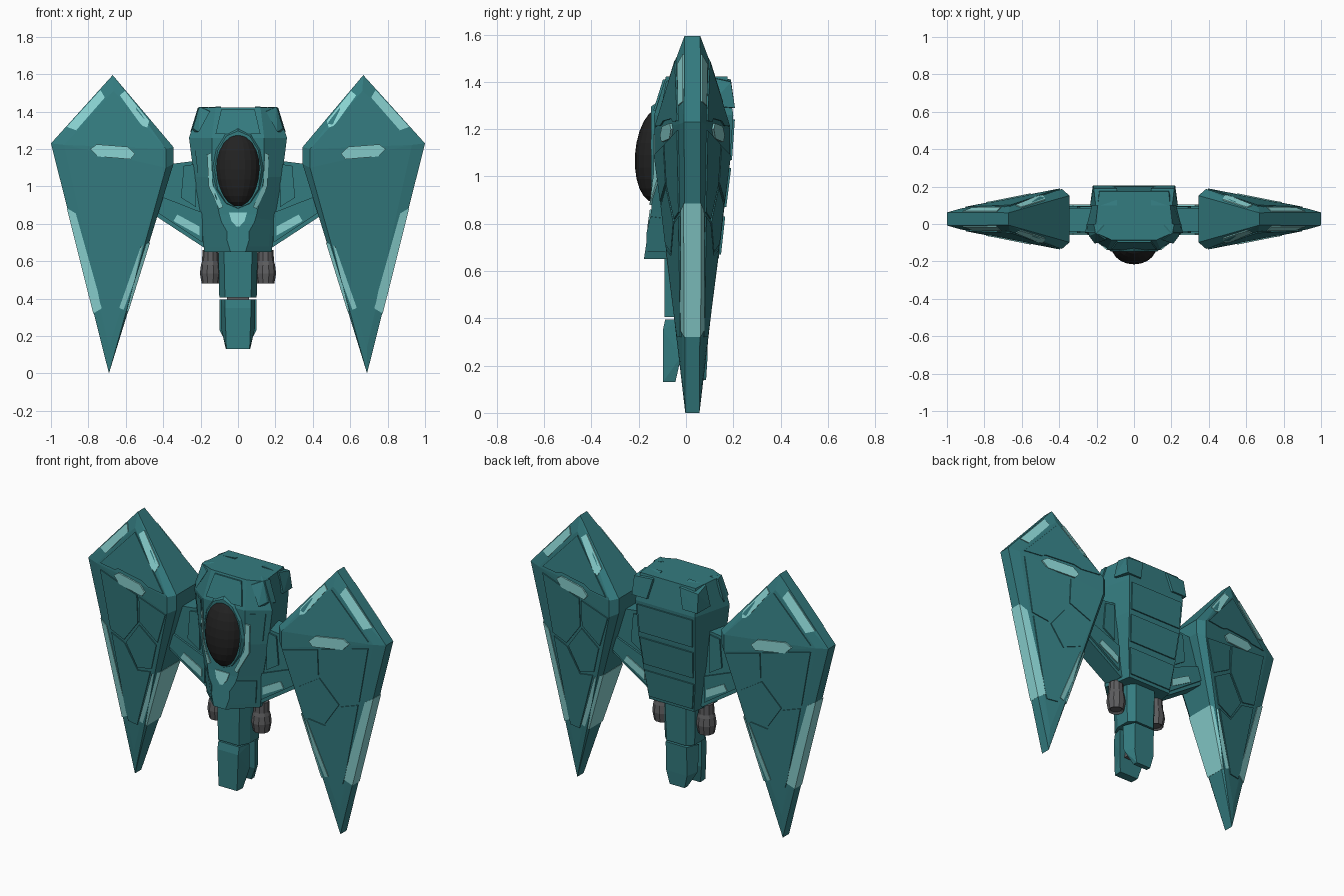
import bpy, bmesh, math
from mathutils import Vector
from mathutils.bvhtree import BVHTree

if "Cube" in bpy.data.objects:
    bpy.data.objects.remove(bpy.data.objects["Cube"])


def material(name, rgb):
    m = bpy.data.materials.new(name)
    m.diffuse_color = (*rgb, 1)
    m.use_nodes = True
    m.node_tree.nodes["Principled BSDF"].inputs["Base Color"].default_value = m.diffuse_color
    return m


TEAL = material("teal hull", (0.034, 0.2, 0.215))
LIGHT = material("pale aqua trim", (0.25, 0.64, 0.63))
BLACK = material("black glass", (0.016, 0.016, 0.016))
GREY = material("engine grey", (0.11, 0.11, 0.115))


def finish(bm, name, mat, mirror=False):
    bmesh.ops.recalc_face_normals(bm, faces=bm.faces[:])
    me = bpy.data.meshes.new(name)
    bm.to_mesh(me)
    me.materials.append(mat)
    ob = bpy.data.objects.new(name, me)
    bpy.context.collection.objects.link(ob)
    if mirror:
        ob.modifiers.new("mirror", 'MIRROR')
    tree = BVHTree.FromBMesh(bm)
    bm.free()
    return tree


def hull(name, pts, mat=TEAL, mirror=False):
    """Convex solid around a few points."""
    bm = bmesh.new()
    for p in pts:
        bm.verts.new(p)
    res = bmesh.ops.convex_hull(bm, input=bm.verts[:])
    loose = [v for v in bm.verts if not v.link_faces]
    bmesh.ops.delete(bm, geom=loose, context='VERTS')
    bmesh.ops.dissolve_limit(bm, angle_limit=0.01, verts=bm.verts[:], edges=bm.edges[:])
    return finish(bm, name, mat, mirror)


def block(name, lo, hi, taper=1.0, mat=TEAL, mirror=False):
    """Box whose bottom is scaled by taper in x about its middle."""
    cx = (lo[0] + hi[0]) / 2
    pts = []
    for x in (lo[0], hi[0]):
        for y in (lo[1], hi[1]):
            pts += [(x, y, hi[2]), (cx + (x - cx) * taper, y, lo[2])]
    return hull(name, pts, mat, mirror)


def loft(name, rings, mat=TEAL, mirror=False):
    bm = bmesh.new()
    vs = [[bm.verts.new(p) for p in r] for r in rings]
    n = len(vs[0])
    for a, b in zip(vs, vs[1:]):
        for i in range(n):
            bm.faces.new((a[i], a[(i + 1) % n], b[(i + 1) % n], b[i]))
    bm.faces.new(vs[0])
    bm.faces.new(vs[-1])
    return finish(bm, name, mat, mirror)


def surface_y(tree, x, z, side):
    hit = tree.ray_cast(Vector((x, side * 5, z)), Vector((0, -side, 0)))[0]
    return hit.y if hit else 0.027


def plate(name, poly, tree, mat=TEAL, sides=(-1, 1), lift=0.006, mirror=True):
    """Thin panel laid on the front and/or back surface of a base shape."""
    for s in sides:
        bm = bmesh.new()
        ys = [surface_y(tree, x, z, s) for x, z in poly]
        top = [bm.verts.new((x, y + s * lift, z)) for (x, z), y in zip(poly, ys)]
        low = [bm.verts.new((x, y - s * 0.003, z)) for (x, z), y in zip(poly, ys)]
        n = len(poly)
        bm.faces.new(top)
        bm.faces.new(low)
        for i in range(n):
            j = (i + 1) % n
            bm.faces.new((top[i], top[j], low[j], low[i]))
        finish(bm, name + ("_front" if s < 0 else "_back"), mat, mirror)


# Wings: a flat rim with a raised crown, thickest at the inner corner
YC = 0.027
outline = [(0.67, 1.595, 0.033), (1.0, 1.23, 0.035), (0.69, 0.0, 0.03),
           (0.345, 1.12, 0.125), (0.345, 1.21, 0.125),
           (0.665, 1.51, 0.065), (0.93, 1.222, 0.055), (0.69, 0.14, 0.042),
           (0.385, 1.10, 0.16), (0.385, 1.20, 0.16)]
wing = hull("wing", [(x, YC + s * h, z) for x, z, h in outline for s in (-1, 1)], mirror=True)

# Wing panels, separated by narrow seams
panels = {
    "wing_top_panel": [(0.66, 1.49), (0.90, 1.235), (0.79, 1.232), (0.76, 1.245),
                       (0.58, 1.235), (0.53, 1.215), (0.41, 1.212)],
    "wing_inner_panel": [(0.395, 1.09), (0.60, 1.13), (0.60, 0.975), (0.465, 0.895)],
    "wing_outer_panel": [(0.615, 1.135), (0.90, 1.195), (0.835, 0.85), (0.73, 0.82), (0.615, 0.965)],
    "wing_middle_panel": [(0.605, 0.955), (0.475, 0.875), (0.52, 0.715), (0.63, 0.68), (0.715, 0.81)],
    "wing_lower_panel": [(0.53, 0.69), (0.63, 0.665), (0.725, 0.80), (0.828, 0.83),
                         (0.738, 0.38), (0.72, 0.32), (0.65, 0.32)],
}
for name, poly in panels.items():
    plate(name, poly, wing)
plate("wing_lozenge", [(0.79, 1.20), (0.755, 1.225), (0.59, 1.212), (0.55, 1.175),
                       (0.575, 1.145), (0.75, 1.16)], wing, LIGHT, lift=0.009)
plate("wing_upper_outer_trim", [(0.735, 1.515), (0.915, 1.318), (0.865, 1.30), (0.712, 1.475)],
      wing, LIGHT)
plate("wing_upper_inner_trim", [(0.605, 1.51), (0.632, 1.487), (0.515, 1.325), (0.485, 1.315),
                                (0.475, 1.35)], wing, LIGHT)


def edge_bar(name, p, q, inward, shift):
    """Light strip wrapped round the wing edge."""
    pts = []
    for (x, z), k in ((p, -shift), (q, shift)):
        for s in (-1, 1):
            pts.append((x - inward * 0.004, surface_y(wing, x + inward * 0.004, z, s) + s * 0.002, z))
            pts.append((x + inward * 0.045, surface_y(wing, x + inward * 0.045, z + k, s) + s * 0.005, z + k))
    hull(name, pts, LIGHT, True)


edge_bar("wing_outer_edge_trim", (0.912, 0.885), (0.77, 0.32), -1, 0.03)
edge_bar("wing_inner_edge_trim", (0.474, 0.70), (0.59, 0.33), 1, 0.02)

# Fuselage: six-sided sections (z, back half width, back y, side half width, front half width, front y)
sections = [(1.422, 0.185, 0.175, 0.21, 0.12, -0.085), (1.26, 0.20, 0.2, 0.262, 0.14, -0.135),
            (1.05, 0.19, 0.185, 0.235, 0.14, -0.13), (0.85, 0.175, 0.16, 0.20, 0.10, -0.148),
            (0.65, 0.15, 0.138, 0.18, 0.04, -0.178)]
body = loft("fuselage", [[(-b, yb, z), (b, yb, z), (w, -0.045, z), (f, yf, z), (-f, yf, z), (-w, -0.045, z)]
                         for z, b, yb, w, f, yf in sections])

# Fuselage back panels and shoulder blocks
for i, (hi, lo, w1, w2) in enumerate([(1.24, 1.07, 0.185, 0.178), (1.035, 0.87, 0.178, 0.165),
                                      (0.83, 0.67, 0.165, 0.145)]):
    plate("back_panel_%d" % (i + 1), [(-w1, hi), (w1, hi), (w2, lo), (-w2, lo)], body,
          sides=(1,), lift=0.008, mirror=False)
hull("shoulder_block", [(0.09, 0.1, 1.428), (0.09, 0.19, 1.41), (0.205, 0.1, 1.42), (0.215, 0.19, 1.40),
                        (0.12, 0.207, 1.29), (0.22, 0.207, 1.29), (0.235, 0.1, 1.30), (0.09, 0.1, 1.29)],
     mirror=True)
hull("brow_block", [(0.15, -0.085, 1.40), (0.205, -0.05, 1.425), (0.16, 0.0, 1.425), (0.215, 0.0, 1.42),
                    (0.24, -0.065, 1.31), (0.21, -0.105, 1.29), (0.255, 0.0, 1.29)], mirror=True)
plate("hood_panel", [(-0.09, 1.41), (0.09, 1.41), (0.12, 1.28), (-0.12, 1.28)], body,
      sides=(-1,), lift=0.009, mirror=False)
plate("cheek_panel", [(0.165, 1.24), (0.235, 1.24), (0.215, 1.07), (0.17, 1.07)], body, sides=(-1,))
plate("chin_panel", [(0.06, 0.76), (0.10, 0.83), (0.175, 0.82), (0.165, 0.68), (0.06, 0.68)],
      body, sides=(-1,))

# Cockpit glass with a collar and pale trim
bm = bmesh.new()
bmesh.ops.create_uvsphere(bm, u_segments=20, v_segments=12, radius=1)
for v in bm.verts:
    x, y, z = v.co
    v.co = (x * 0.12 * (1 + 0.08 * z), -0.115 + y * 0.095 - 0.012 * (0.5 - z) * (y < 0), 1.09 + z * 0.2)
finish(bm, "canopy", BLACK)
ring = [(math.cos(a * math.tau / 12), math.sin(a * math.tau / 12)) for a in range(12)]
hull("canopy_collar", [(x * w, y, 1.09 + z * h) for x, z in ring
                       for w, h, y in ((0.145, 0.225, -0.12), (0.125, 0.207, -0.147))])
plate("canopy_trim", [(0.145, 1.18), (0.165, 1.17), (0.157, 1.0), (0.10, 0.88), (0.08, 0.89),
                      (0.137, 1.01)], body, LIGHT, sides=(-1,), lift=0.009)
plate("nose_chevron", [(-0.048, 0.86), (0.048, 0.86), (0.035, 0.815), (0.008, 0.785),
                       (-0.008, 0.785), (-0.035, 0.815)], body, LIGHT, sides=(-1,), mirror=False)

# Wing arms
arm = hull("wing_arm", [(x, y, z) for x, z in ((0.12, 1.15), (0.36, 1.12), (0.46, 0.87), (0.43, 0.835),
                                               (0.17, 0.665), (0.12, 0.68)) for y in (-0.04, 0.085)],
           mirror=True)
plate("arm_upper_panel", [(0.225, 1.12), (0.29, 1.11), (0.305, 0.94), (0.225, 0.89)], arm, lift=0.009)
plate("arm_lower_panel", [(0.19, 0.86), (0.42, 0.95), (0.43, 0.86), (0.19, 0.70)], arm, lift=0.012)
plate("arm_trim", [(0.205, 0.785), (0.325, 0.85), (0.345, 0.815), (0.205, 0.737)], arm, LIGHT, lift=0.018)

# Engine nozzles
profile = [(0.66, 0.042), (0.60, 0.044), (0.58, 0.05), (0.535, 0.056), (0.48, 0.046), (0.49, 0.034)]
loft("engine_nozzle", [[(0.148 + r * math.cos(a * math.tau / 10), 0.015 + r * math.sin(a * math.tau / 10), z)
                        for a in range(10)] for z, r in profile], GREY, True)

# Forked tail
hull("tail_root", [(s * x, y, z) for s in (-1, 1) for x, y, z in (
    (0.075, -0.092, 0.66), (0.105, -0.03, 0.66), (0.105, 0.06, 0.66), (0.07, 0.102, 0.66),
    (0.07, -0.092, 0.405), (0.1, -0.03, 0.405), (0.1, 0.06, 0.405), (0.065, 0.095, 0.405))])
hull("tail_front_prong", [(s * x, y, z) for s in (-1, 1) for x, y, z in (
    (0.07, -0.088, 0.395), (0.09, -0.02, 0.395), (0.07, -0.098, 0.35), (0.062, -0.098, 0.13),
    (0.065, -0.045, 0.13), (0.09, -0.02, 0.24))])
hull("tail_back_prong", [(s * x, y, z) for s in (-1, 1) for x, y, z in (
    (0.1, 0.02, 0.395), (0.07, 0.095, 0.395), (0.098, 0.025, 0.23), (0.07, 0.09, 0.22),
    (0.05, 0.055, 0.14), (0.05, 0.085, 0.14))])
block("tail_core", (-0.06, -0.035, 0.22), (0.06, 0.04, 0.42), 0.85, GREY)
